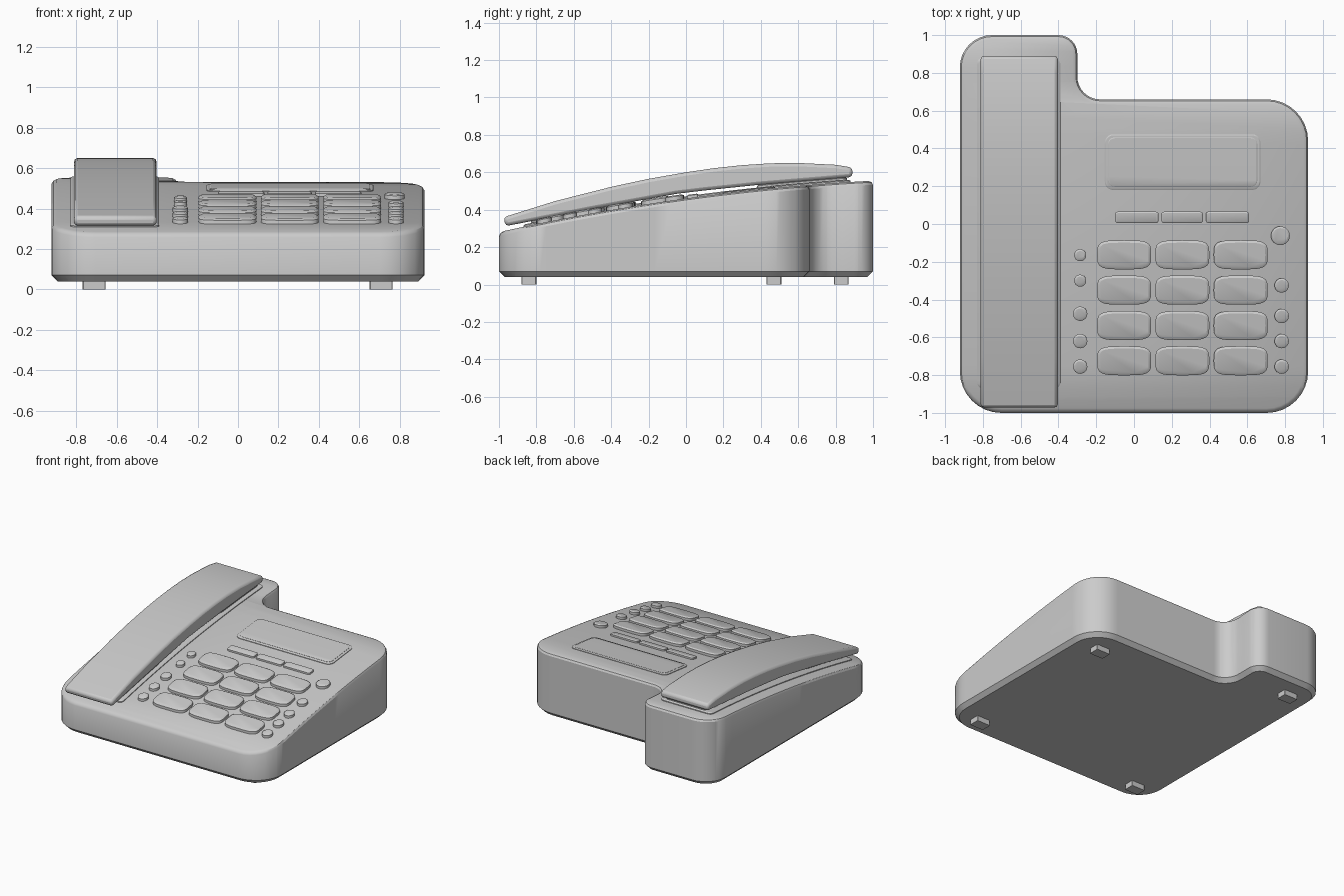
import bpy, bmesh, math
from mathutils import Vector

if "Cube" in bpy.data.objects:
    bpy.data.objects.remove(bpy.data.objects["Cube"])

grey = bpy.data.materials.new("light_grey")
grey.diffuse_color = (0.6, 0.6, 0.6, 1)
grey.use_nodes = True
grey.node_tree.nodes["Principled BSDF"].inputs["Base Color"].default_value = grey.diffuse_color


def surface(y):
    """Height of the sloping, slightly domed top of the phone."""
    return 0.46 + 0.1375 * y - 0.0425 * y * y


def rounded(corners, n=8):
    """Outline with filleted right-angle corners given as (x, y, radius)."""
    pts = []
    for i, (x, y, r) in enumerate(corners):
        p = Vector((x, y))
        d1 = (Vector(corners[i - 1][:2]) - p).normalized()
        d2 = (Vector(corners[(i + 1) % len(corners)][:2]) - p).normalized()
        c = p + r * (d1 + d2)
        for k in range(n + 1):
            a = math.pi / 2 * k / n
            pts.append(c - r * (d2 * math.cos(a) + d1 * math.sin(a)))
    return pts


def rect(x0, x1, y0, y1, r, n=5):
    return rounded([(x0, y0, r), (x1, y0, r), (x1, y1, r), (x0, y1, r)], n)


def oval(cx, cy, a, b, power=2, n=32):
    pts = []
    for k in range(n):
        t = 2 * math.pi * k / n
        c, s = math.cos(t), math.sin(t)
        pts.append(Vector((cx + a * math.copysign(abs(c) ** (2 / power), c),
                           cy + b * math.copysign(abs(s) ** (2 / power), s))))
    return pts


def inset(pts, d):
    """Move a counter-clockwise outline inwards by d."""
    out = []
    for i, p in enumerate(pts):
        t = (pts[(i + 1) % len(pts)] - pts[i - 1]).normalized()
        out.append(p + d * Vector((-t.y, t.x)))
    return out


def finish(name, bm):
    bmesh.ops.recalc_face_normals(bm, faces=bm.faces)
    me = bpy.data.meshes.new(name)
    bm.to_mesh(me)
    bm.free()
    me.materials.append(grey)
    me.shade_smooth()
    me.set_sharp_from_angle(angle=math.radians(30))
    ob = bpy.data.objects.new(name, me)
    bpy.context.collection.objects.link(ob)
    return ob


def loft(name, outline, rings, cuts=0):
    """Stack inset rings; heights above 0.5 mean 1 + offset from the top surface."""
    bm = bmesh.new()
    loops = [[bm.verts.new((p.x, p.y, z)) for p in inset(outline, d)] for d, z in rings]
    n = len(outline)
    for lo, hi in zip(loops, loops[1:]):
        for i in range(n):
            j = (i + 1) % n
            bm.faces.new((lo[i], lo[j], hi[j], hi[i]))
    bm.faces.new(loops[0][::-1])
    bm.faces.new(loops[-1])
    for k in range(1, cuts):
        y = -1 + 2 * k / cuts + 0.003
        geom = bm.verts[:] + bm.edges[:] + bm.faces[:]
        bmesh.ops.bisect_plane(bm, geom=geom, dist=1e-5, plane_co=(0, y, 0), plane_no=(0, 1, 0))
    for v in bm.verts:
        if v.co.z > 0.5:
            v.co.z += surface(v.co.y) - 1
    return finish(name, bm)


def raised(name, outline, h, edge, cuts=0):
    return loft(name, outline, [(0, 0.98), (0, 1 + h - edge * 0.6), (edge, 1 + h)], cuts)


# Body: L-shaped outline with chamfered bottom and top edges
loft("body", rounded([(-0.922, -1, 0.22), (0.922, -1, 0.22), (0.922, 0.66, 0.22),
                      (-0.30, 0.66, 0.12), (-0.30, 1, 0.10), (-0.922, 1, 0.17)]),
     [(0.03, 0.04), (0, 0.07), (0, 0.978), (0.008, 0.992), (0.024, 1.0)], 24)

# Cradle under the handset, with a rest pad at each end
raised("cradle", rect(-0.83, -0.39, -0.87, 0.88, 0.03), 0.012, 0.01, 24)
raised("front_rest", rect(-0.78, -0.42, -0.83, -0.35, 0.03), 0.025, 0.008, 24)
raised("back_rest", rect(-0.78, -0.42, 0.38, 0.86, 0.03), 0.026, 0.008, 24)

# Handset: arched side profile extruded across
profile = [(-0.965, 0.312), (-0.5, 0.403), (-0.05, 0.485), (0.1, 0.503), (0.38, 0.532),
           (0.89, 0.575), (0.89, 0.625), (0.8, 0.64), (0.6, 0.65), (0.45, 0.648), (0.3, 0.638),
           (0.15, 0.622), (0, 0.60), (-0.2, 0.565), (-0.4, 0.522), (-0.7, 0.446), (-0.975, 0.36)]
bm = bmesh.new()
sides = [[bm.verts.new((x, y, z)) for y, z in profile] for x in (-0.812, -0.403)]
for i in range(len(profile)):
    bm.faces.new((sides[0][i - 1], sides[0][i], sides[1][i], sides[1][i - 1]))
bm.faces.new(sides[0])
bm.faces.new(sides[1])
handset = finish("handset", bm)
bevel = handset.modifiers.new("soft_edges", 'BEVEL')
bevel.width = 0.018
bevel.segments = 2
bevel.limit_method = 'ANGLE'
bevel.angle_limit = math.radians(40)

# Display: thin frame plate with a slightly raised window
raised("display_frame", rect(-0.155, 0.67, 0.18, 0.475, 0.045), 0.008, 0.006, 24)
raised("display_window", rect(-0.138, 0.653, 0.197, 0.458, 0.035), 0.012, 0.004, 24)

# Three soft keys under the display
for i, (x0, x1) in enumerate([(-0.10, 0.13), (0.145, 0.365), (0.38, 0.61)]):
    raised(f"soft_key_{i + 1}", rect(x0, x1, 0.005, 0.065, 0.014), 0.018, 0.008)

# Twelve dialling keys
for row, y in enumerate([-0.163, -0.35, -0.538, -0.724]):
    for col, x in enumerate([-0.052, 0.256, 0.565]):
        raised(f"dial_key_{row + 1}_{col + 1}", oval(x, y, 0.143, 0.077, 4, 40), 0.027, 0.013)

# Small round buttons on both sides of the keypad
buttons = [(-0.285, -0.165, 0.032), (-0.285, -0.30, 0.032), (-0.285, -0.475, 0.038),
           (-0.285, -0.62, 0.038), (-0.285, -0.755, 0.038), (0.775, -0.062, 0.05),
           (0.782, -0.325, 0.038), (0.782, -0.487, 0.038), (0.782, -0.62, 0.038),
           (0.782, -0.755, 0.038)]
for i, (x, y, r) in enumerate(buttons):
    raised(f"round_button_{i + 1}", oval(x, y, r, r, 2, 24), 0.025, 0.01)

# Feet
for i, (x, y) in enumerate([(-0.712, -0.84), (0.708, -0.84), (0.708, 0.47), (-0.712, 0.83)]):
    loft(f"foot_{i + 1}", rect(x - 0.057, x + 0.057, y - 0.04, y + 0.04, 0.004, 1),
         [(0, 0), (0, 0.05)])
